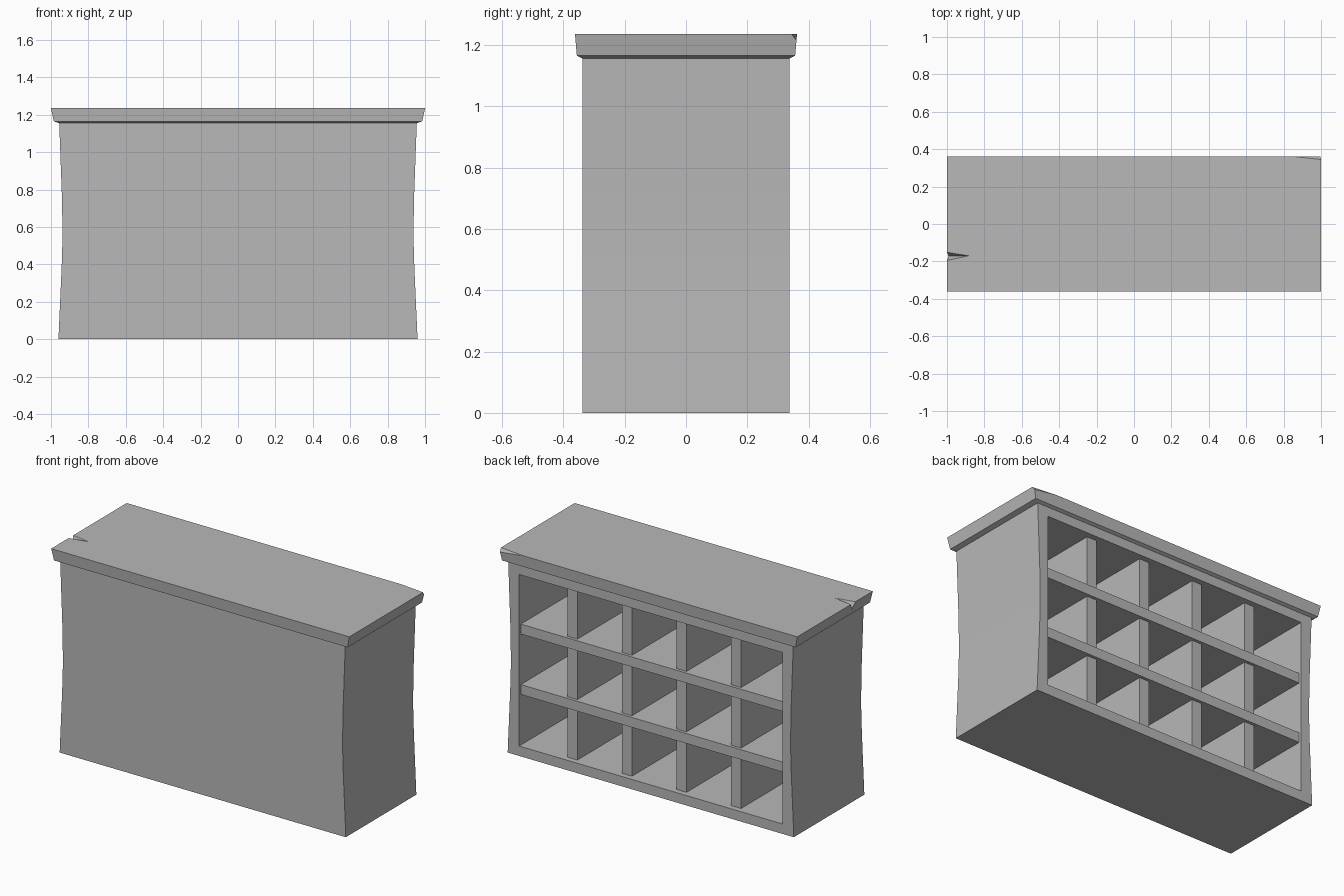
import bpy
import bmesh
from mathutils import Vector

cube = bpy.data.objects.get("Cube")
if cube:
    bpy.data.objects.remove(cube)

grey = bpy.data.materials.new("plain_grey")
grey.use_nodes = True
colour = (0.48, 0.48, 0.48, 1)
grey.diffuse_color = colour
grey.node_tree.nodes["Principled BSDF"].inputs["Base Color"].default_value = colour


def make_object(name, bm):
    bmesh.ops.recalc_face_normals(bm, faces=bm.faces)
    mesh = bpy.data.meshes.new(name)
    bm.to_mesh(mesh)
    bm.free()
    mesh.materials.append(grey)
    obj = bpy.data.objects.new(name, mesh)
    bpy.context.collection.objects.link(obj)
    return obj


def box(name, low, high):
    low, high = Vector(low), Vector(high)
    bm = bmesh.new()
    bmesh.ops.create_cube(bm, size=1)
    bmesh.ops.scale(bm, vec=high - low, verts=bm.verts)
    bmesh.ops.translate(bm, vec=(low + high) / 2, verts=bm.verts)
    return make_object(name, bm)


def cut(obj, cutter):
    cutter.hide_render = True
    mod = obj.modifiers.new("cut", 'BOOLEAN')
    mod.operation = 'DIFFERENCE'
    mod.solver = 'EXACT'
    mod.object = cutter
    bpy.ops.object.select_all(action='DESELECT')
    obj.select_set(True)
    bpy.context.view_layer.objects.active = obj
    bpy.ops.object.modifier_apply(modifier=mod.name)
    bpy.data.objects.remove(cutter)


# Main dimensions
FRONT, BACK, INNER = -0.338, 0.338, -0.27
OPEN_X, OPEN_LOW, OPEN_HIGH = 0.883, 0.06, 1.10
BOARD = 0.066

# Body: waisted front profile extruded from front to back
waist = [(0.96, 0), (0.943, 0.38), (0.938, 0.55), (0.941, 0.75), (0.956, 1.16)]
outline = waist + [(-x, z) for x, z in reversed(waist)]
bm = bmesh.new()
face = bm.faces.new([bm.verts.new((x, FRONT, z)) for x, z in outline])
ext = bmesh.ops.extrude_face_region(bm, geom=[face])
moved = [g for g in ext["geom"] if isinstance(g, bmesh.types.BMVert)]
bmesh.ops.translate(bm, vec=(0, BACK - FRONT, 0), verts=moved)
body = make_object("counter_body", bm)
cut(body, box("opening_cutter", (-OPEN_X, INNER, OPEN_LOW), (OPEN_X, 0.5, OPEN_HIGH)))
bpy.ops.object.shade_smooth_by_angle()

# Shelves across the whole opening
for i in (1, 2):
    z = OPEN_LOW + (OPEN_HIGH - OPEN_LOW + 0.06) * i / 3 - 0.03
    box(f"shelf_{i}", (-OPEN_X, INNER, z - 0.03), (OPEN_X, BACK - 0.016, z + 0.03))

# Upright dividers, set a little behind the shelf edges
for i in range(4):
    x = (i - 1.5) * 0.366
    box(f"divider_{i + 1}", (x - BOARD / 2, INNER, OPEN_LOW),
        (x + BOARD / 2, BACK - 0.034, OPEN_HIGH))

# Countertop: stacked rectangles flaring outwards
bm = bmesh.new()
rings = []
for x, y, z in [(0.957, 0.338, 1.156), (0.985, 0.356, 1.165), (1, 0.362, 1.235)]:
    rings.append([bm.verts.new((sx * x, sy * y, z))
                  for sx, sy in ((-1, -1), (1, -1), (1, 1), (-1, 1))])
for a, b in zip(rings, rings[1:]):
    for i in range(4):
        j = (i + 1) % 4
        bm.faces.new((a[i], a[j], b[j], b[i]))
bm.faces.new(rings[0][::-1])
bm.faces.new(rings[-1])

# Chipped back corner of the countertop
p, q, r = Vector((0.84, 0.362, 1.235)), Vector((1, 0.345, 1.235)), Vector((0.996, 0.36, 1.215))
normal = (q - p).cross(r - p)
if normal.y < 0:
    normal.negate()
sliced = bmesh.ops.bisect_plane(bm, geom=bm.verts[:] + bm.edges[:] + bm.faces[:],
                                plane_co=p, plane_no=normal, clear_outer=True)
bmesh.ops.holes_fill(bm, edges=[e for e in bm.edges if e.is_boundary])
top = make_object("countertop", bm)

# Wedge-shaped split in the countertop's end
bm = bmesh.new()
tip = bm.verts.new((-0.88, -0.17, 1.236))
end = [bm.verts.new((-1.005, y, z)) for y, z in ((-0.15, 1.236), (-0.196, 1.236), (-0.172, 1.19))]
bm.faces.new(end)
for i in range(3):
    bm.faces.new((tip, end[i], end[(i + 1) % 3]))
cut(top, make_object("split_cutter", bm))
